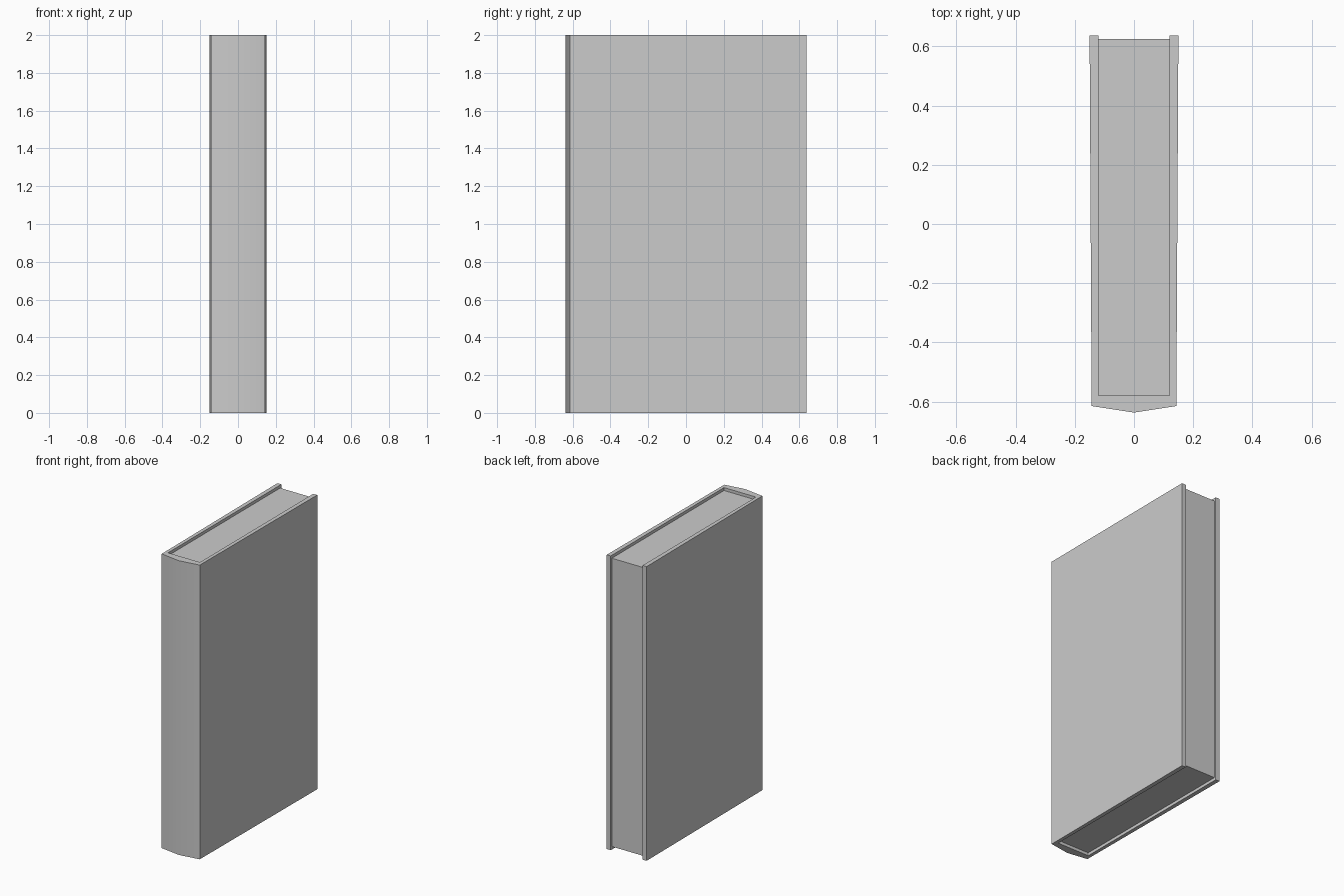
import bpy
import bmesh
import math

if "Cube" in bpy.data.objects:
    bpy.data.objects.remove(bpy.data.objects["Cube"])


def extrude_outline(name, outline, z0, z1):
    """Upright prism from a counter-clockwise xy outline."""
    bm = bmesh.new()
    base = bm.faces.new([bm.verts.new((x, y, z0)) for x, y in outline])
    top = bmesh.ops.extrude_face_region(bm, geom=[base], use_keep_orig=True)
    verts = [g for g in top["geom"] if isinstance(g, bmesh.types.BMVert)]
    bmesh.ops.translate(bm, vec=(0, 0, z1 - z0), verts=verts)
    bmesh.ops.recalc_face_normals(bm, faces=bm.faces)
    mesh = bpy.data.meshes.new(name)
    bm.to_mesh(mesh)
    bm.free()
    obj = bpy.data.objects.new(name, mesh)
    bpy.context.collection.objects.link(obj)
    return obj


HEIGHT = 2.0
INNER_X, INNER_Y = 0.12, -0.58   # inside faces of boards and spine
FORE_Y = 0.637                   # open edge of the boards

# Cover: two slightly flared boards joined by a gently bowed spine
right_half = [(0.143, -0.615), (0.15, FORE_Y), (INNER_X, FORE_Y), (INNER_X, INNER_Y)]
left_half = [(-x, y) for x, y in reversed(right_half)]
cover = extrude_outline("cover", [(0, -0.637)] + right_half + left_half, 0, HEIGHT)

# Page block: recessed at top, bottom and open edge
pages = [(-INNER_X, INNER_Y), (INNER_X, INNER_Y), (INNER_X, 0.625), (-INNER_X, 0.625)]
extrude_outline("page_block", pages, 0.02, HEIGHT - 0.02)

# Smooth the spine bow only
bpy.ops.object.select_all(action="DESELECT")
cover.select_set(True)
bpy.context.view_layer.objects.active = cover
bpy.ops.object.shade_smooth_by_angle(angle=math.radians(30))
